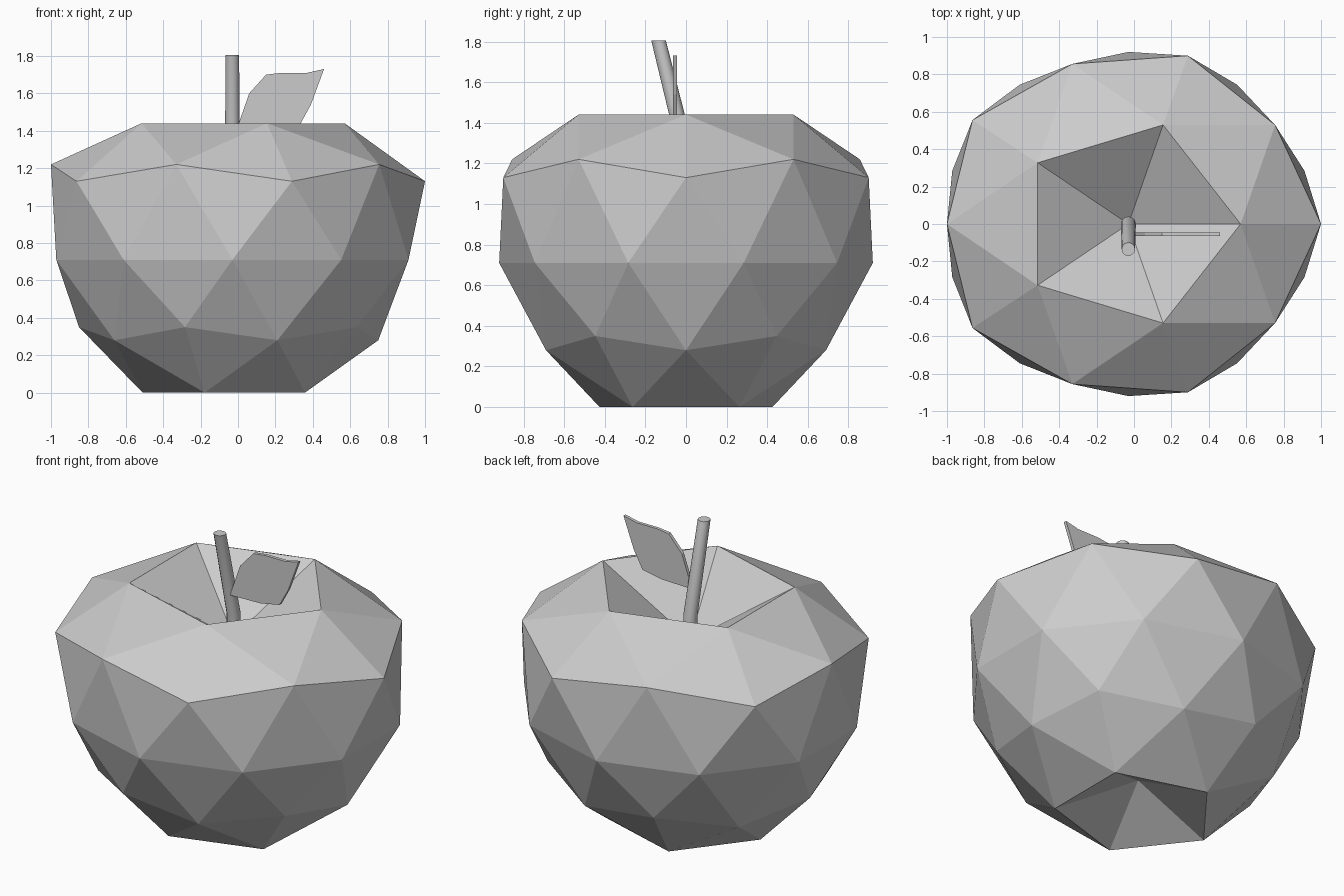
import bpy, bmesh, math

if "Cube" in bpy.data.objects:
    bpy.data.objects.remove(bpy.data.objects["Cube"])

CX = -0.03  # the fruit axis sits slightly left of centre


def add_object(name, bm):
    bmesh.ops.recalc_face_normals(bm, faces=bm.faces)
    mesh = bpy.data.meshes.new(name)
    bm.to_mesh(mesh)
    bm.free()
    obj = bpy.data.objects.new(name, mesh)
    bpy.context.collection.objects.link(obj)
    return obj


# Apple body: icosphere whose vertex rings are reshaped, with dimpled poles
# (original ring height, x radius, y radius, new height)
RINGS = [
    (1.0, 0, 0, 1.11),
    (0.851, 0.60, 0.557, 1.44),
    (0.526, 0.97, 0.90, 1.22),
    (0.447, 1.03, 0.946, 1.13),
    (0.0, 0.99, 0.92, 0.71),
    (-0.447, 0.82, 0.76, 0.35),
    (-0.526, 0.78, 0.725, 0.28),
    (-0.851, 0.48, 0.447, 0.0),
    (-1.0, 0, 0, 0.21),
]
bm = bmesh.new()
bmesh.ops.create_icosphere(bm, subdivisions=2, radius=1)
for v in bm.verts:
    _, rx, ry, z = min(RINGS, key=lambda r: abs(r[0] - v.co.z))
    a = math.atan2(v.co.y, v.co.x)
    v.co = (CX + rx * math.cos(a), ry * math.sin(a), z)
add_object("apple_body", bm)

# Stem: upright at the base, then leaning to the front
SIDES = 12
bm = bmesh.new()
rings = []
for y, z, r in [(0, 1.08, 0.04), (0, 1.26, 0.04), (-0.135, 1.805, 0.036)]:
    rings.append([bm.verts.new((CX + r * math.cos(2 * math.pi * i / SIDES),
                                y + r * math.sin(2 * math.pi * i / SIDES), z))
                  for i in range(SIDES)])
for low, high in zip(rings, rings[1:]):
    for i in range(SIDES):
        j = (i + 1) % SIDES
        bm.faces.new((low[i], low[j], high[j], high[i]))
bm.faces.new(rings[0])
bm.faces.new(rings[-1])
stem = add_object("stem", bm)
bpy.context.view_layer.objects.active = stem
stem.select_set(True)
bpy.ops.object.shade_smooth_by_angle(angle=math.radians(40))

# Leaf: thin upright outline extruded front to back
OUTLINE = [(-0.01, 1.40), (0.20, 1.405), (0.33, 1.43), (0.39, 1.54), (0.46, 1.73),
           (0.37, 1.71), (0.23, 1.71), (0.15, 1.70), (0.06, 1.60)]
bm = bmesh.new()
face = bm.faces.new([bm.verts.new((x, -0.065, z)) for x, z in OUTLINE])
grown = bmesh.ops.extrude_face_region(bm, geom=[face], use_keep_orig=True)
for v in grown["geom"]:
    if isinstance(v, bmesh.types.BMVert):
        v.co.y += 0.02
add_object("leaf", bm)
